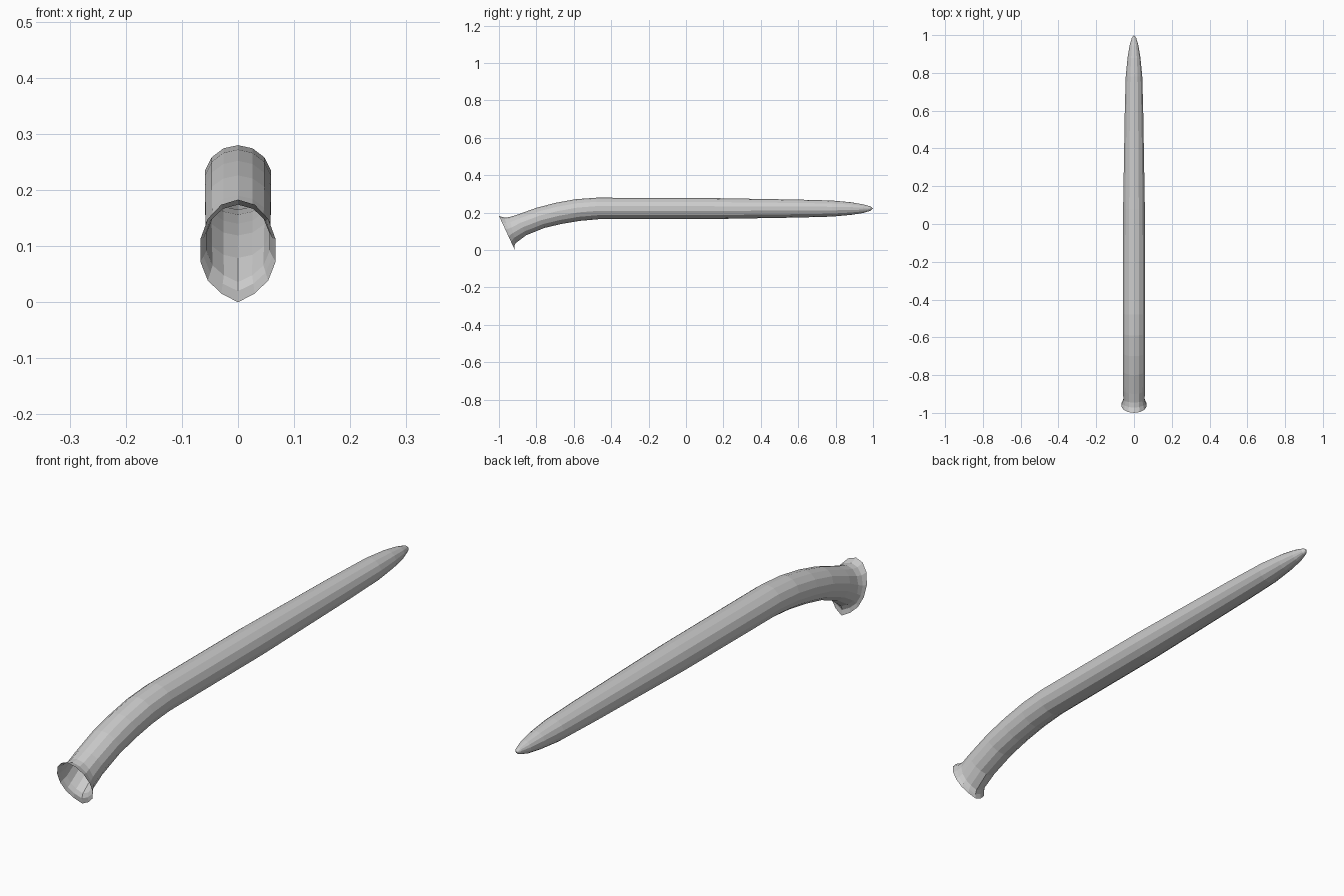
import bpy, bmesh, math
from mathutils import Vector

if "Cube" in bpy.data.objects:
    bpy.data.objects.remove(bpy.data.objects["Cube"])

SIDES = 14

# Stations: top (y, z), bottom (y, z), half width
stations = [
    ((-1.000, 0.183), (-0.915, 0.000), 0.069),   # flared lip
    ((-0.972, 0.174), (-0.918, 0.020), 0.063),
    ((-0.945, 0.176), (-0.912, 0.036), 0.058),   # neck
    ((-0.900, 0.190), (-0.855, 0.079), 0.059),
    ((-0.800, 0.226), (-0.755, 0.119), 0.060),
    ((-0.700, 0.252), (-0.665, 0.140), 0.060),
    ((-0.590, 0.272), (-0.570, 0.156), 0.060),
    ((-0.480, 0.280), (-0.470, 0.165), 0.060),   # end of bend
    ((0.080, 0.279), (0.080, 0.165), 0.059),
    ((0.600, 0.270), (0.600, 0.174), 0.050),
    ((0.780, 0.265), (0.780, 0.179), 0.045),
    ((0.880, 0.256), (0.880, 0.188), 0.035),     # tapered tip
    ((0.945, 0.245), (0.945, 0.198), 0.024),
    ((0.985, 0.234), (0.985, 0.210), 0.012),
]

bm = bmesh.new()
rings = []
for i, (top, bottom, width) in enumerate(stations):
    t, b = Vector((0, *top)), Vector((0, *bottom))
    centre, up = (t + b) / 2, (t - b) / 2
    pinch = 0.92 if i < 3 else 1.0               # lip is pointed underneath
    ring = []
    for k in range(SIDES):
        a = 2 * math.pi * k / SIDES
        c = math.cos(a)
        if c < 0 and k != SIDES // 2:
            c *= pinch
        ring.append(bm.verts.new(centre + up * c + Vector((width * math.sin(a), 0, 0))))
    rings.append(ring)

# Skin between stations, open at the lip
for r0, r1 in zip(rings, rings[1:]):
    for k in range(SIDES):
        n = (k + 1) % SIDES
        bm.faces.new((r0[k], r0[n], r1[n], r1[k]))

# Closed point
tip = bm.verts.new((0, 1.0, 0.222))
for k in range(SIDES):
    bm.faces.new((rings[-1][k], rings[-1][(k + 1) % SIDES], tip))

bmesh.ops.recalc_face_normals(bm, faces=bm.faces)
mesh = bpy.data.meshes.new("curved_tube")
bm.to_mesh(mesh)
bm.free()
obj = bpy.data.objects.new("curved_tube", mesh)
bpy.context.collection.objects.link(obj)
